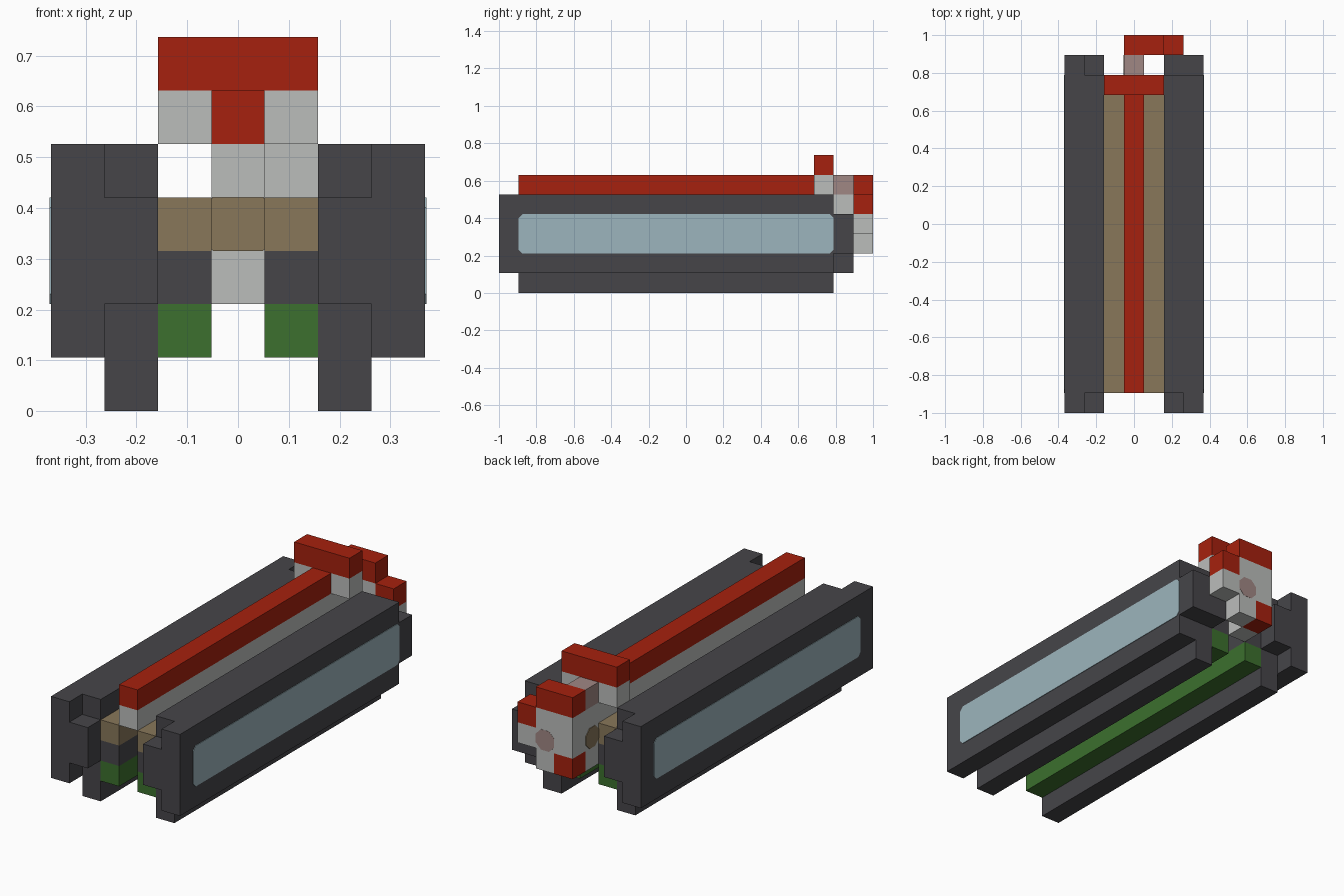
import bpy
import bmesh
from mathutils import Vector

if "Cube" in bpy.data.objects:
    bpy.data.objects.remove(bpy.data.objects["Cube"], do_unlink=True)

U = 2 / 19                      # one block of the grid
HALF_X, HALF_Y = 3.5, 9.5       # grid origin, in blocks


def material(name, r, g, b):
    def lin(c):
        c /= 255
        return c / 12.92 if c <= 0.04 else ((c + 0.055) / 1.055) ** 2.4
    m = bpy.data.materials.new(name)
    m.use_nodes = True
    col = (lin(r), lin(g), lin(b), 1)
    m.diffuse_color = col
    m.node_tree.nodes["Principled BSDF"].inputs["Base Color"].default_value = col
    return m


CHARCOAL = material("charcoal", 70, 69, 73)
RED = material("red", 166, 33, 14)
GREY = material("light grey", 187, 189, 187)
TAN = material("tan", 136, 119, 90)
GREEN = material("green", 60, 112, 46)
GLASS = material("pale blue glass", 156, 181, 189)
PINK = material("dusty pink", 160, 135, 132)


def finish(name, bm, *mats):
    bmesh.ops.recalc_face_normals(bm, faces=bm.faces)
    me = bpy.data.meshes.new(name)
    bm.to_mesh(me)
    bm.free()
    for m in mats:
        me.materials.append(m)
    ob = bpy.data.objects.new(name, me)
    bpy.context.collection.objects.link(ob)
    return ob


def block(name, mat, x, y, z):
    """Box covering inclusive block ranges; x counts from the middle column."""
    lo = Vector((x[0] - 0.5, y[0] - HALF_Y, z[0])) * U
    hi = Vector((x[1] + 0.5, y[1] + 1 - HALF_Y, z[1] + 1)) * U
    bm = bmesh.new()
    bmesh.ops.create_cube(bm, size=1)
    for v in bm.verts:
        v.co = (lo + hi) / 2 + v.co * (hi - lo)
    return finish(name, bm, mat)


def plate(name, mat, centre, right, up, w, h, cut):
    """Thin panel with clipped corners, facing right x up."""
    right, up = Vector(right), Vector(up)
    out = right.cross(up)
    a, b = w / 2, h / 2
    quarter = [(a, b - cut), (a - cut, b)]
    pts = quarter + [(-p, q) for p, q in reversed(quarter)]
    pts += [(-p, -q) for p, q in pts]
    bm = bmesh.new()
    face = bm.faces.new([bm.verts.new(Vector(centre) + right * p + up * q) for p, q in pts])
    ext = bmesh.ops.extrude_face_region(bm, geom=[face])
    tops = [v for v in ext["geom"] if isinstance(v, bmesh.types.BMVert)]
    bmesh.ops.translate(bm, verts=tops, vec=out * 0.003)
    return finish(name, bm, mat)


# Mirrored body parts
for s, side in ((1, "left"), (-1, "right")):
    def col(n):
        return (s * n, s * n)
    block(side + "_inner_wall", CHARCOAL, col(2), (0, 17), (2, 3))
    block(side + "_wall_top", CHARCOAL, col(2), (1, 16), (4, 4))
    block(side + "_runner", CHARCOAL, col(2), (1, 16), (0, 1))
    block(side + "_deck", TAN, col(1), (1, 16), (3, 3))
    block(side + "_core", CHARCOAL, col(1), (1, 16), (2, 2))
    block(side + "_underside", GREEN, col(1), (1, 16), (1, 1))
    block(side + "_crossbar_post", GREY, col(1), (16, 16), (5, 5))
    plate(side + "_window", GLASS, (s * HALF_X * U, -U / 2, 3 * U),
          (0, s, 0), (0, 0, 1), 16 * U, 2 * U, 0.02)

# Outer walls: the left one has a stepped rear end
block("right_outer_wall", CHARCOAL, (-3, -3), (0, 17), (1, 4))
block("left_outer_wall", CHARCOAL, (3, 3), (0, 16), (1, 4))
block("left_outer_wall_end", CHARCOAL, (3, 3), (17, 17), (2, 3))

# Ridge along the top and its crossbar
block("ridge_base", GREY, (0, 0), (1, 16), (4, 4))
block("ridge_top", RED, (0, 0), (1, 16), (5, 5))
block("crossbar", RED, (-1, 1), (16, 16), (6, 6))

# Neck behind the crossbar
block("neck_top", PINK, (0, 0), (17, 17), (5, 5))
block("neck_upper", GREY, (0, 0), (17, 17), (4, 4))
block("neck_middle", GREY, (0, 0), (17, 17), (3, 3))
block("neck_lower", GREY, (0, 0), (17, 17), (2, 2))

# Head at the rear
block("head_cap", RED, (0, 1), (18, 18), (5, 5))
block("head_middle", GREY, (0, 1), (18, 18), (3, 4))
block("head_lower", GREY, (1, 1), (18, 18), (2, 2))
block("head_side", GREY, (2, 2), (18, 18), (3, 3))
block("head_side_cap", RED, (2, 2), (18, 18), (4, 4))
corner = block("head_red_corner", RED, (0, 0), (18, 18), (2, 2))
corner.data.materials.append(GREY)
for p in corner.data.polygons:
    p.material_index = 1 if p.normal.y < -0.5 else 0

# Painted spots
plate("rear_spot", PINK, (U, 1 - 0.002, 3.5 * U), (-1, 0, 0), (0, 0, 1), U, U, 0.03)
plate("neck_spot", TAN, (-U / 2, 8 * U, 3.5 * U), (0, -1, 0), (0, 0, 1), U, U, 0.03)
plate("neck_front_panel", TAN, (0, 7.5 * U, 3.5 * U), (1, 0, 0), (0, 0, 1), U, U, 0.003)
